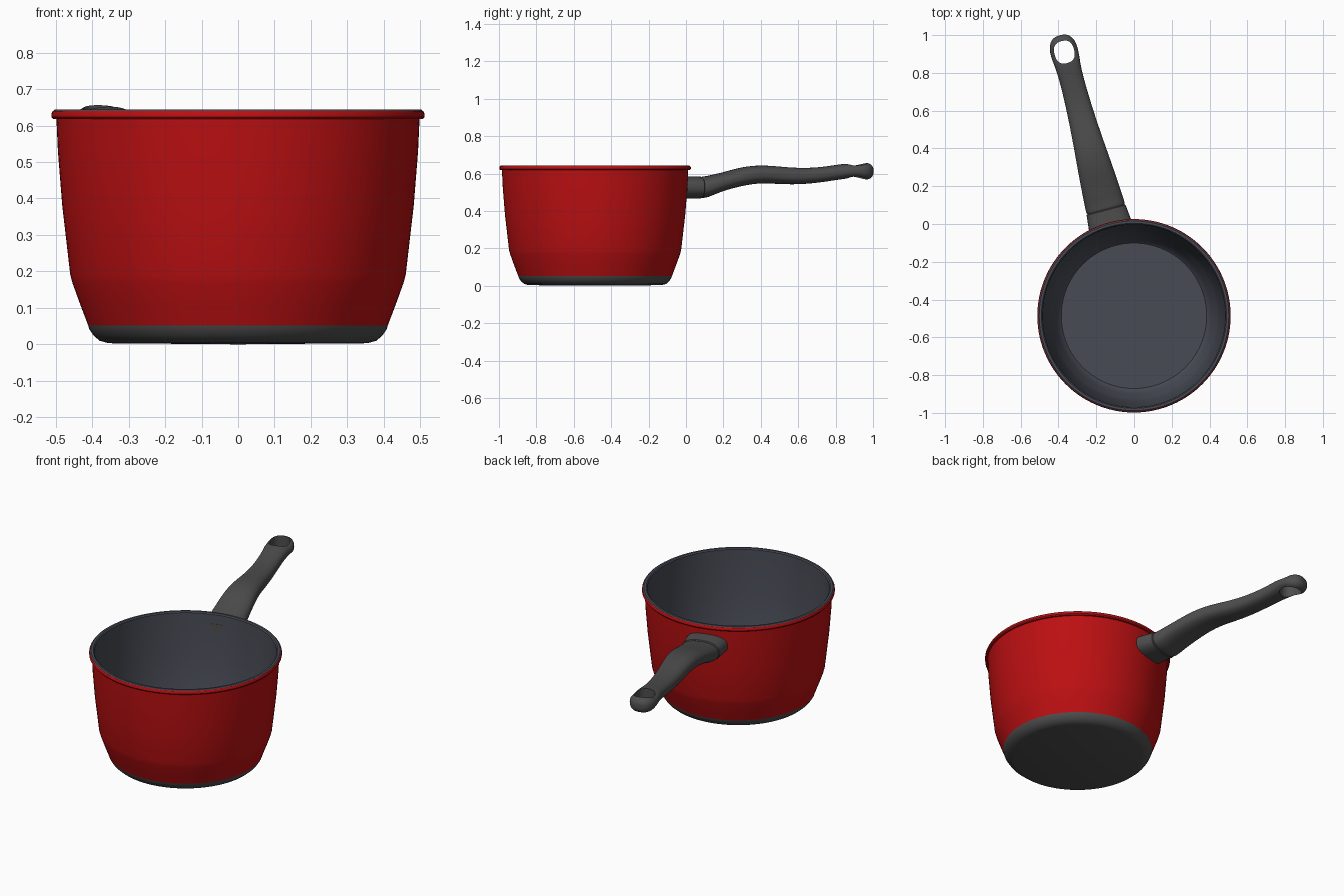
import bpy, bmesh, math

if "Cube" in bpy.data.objects:
    bpy.data.objects.remove(bpy.data.objects["Cube"])

CENTRE = (0, -0.486, 0)
HANDLE_ANGLE = math.radians(14.8)


def material(name, rgb):
    m = bpy.data.materials.new(name)
    m.diffuse_color = (*rgb, 1)
    m.use_nodes = True
    m.node_tree.nodes["Principled BSDF"].inputs["Base Color"].default_value = m.diffuse_color
    return m


RED = material("red_enamel", (0.5, 0.005, 0.006))
DARK = material("dark_grey", (0.075, 0.075, 0.075))
LINING = material("slate_lining", (0.065, 0.07, 0.09))


def skin(name, rings, mat, angle=0.0, cap=True):
    """Bridge equal-length closed rings of points into a mesh object."""
    bm = bmesh.new()
    rows = [[bm.verts.new(p) for p in ring] for ring in rings]
    n = len(rows[0])
    for a, b in zip(rows, rows[1:]):
        for i in range(n):
            j = (i + 1) % n
            bm.faces.new((a[i], a[j], b[j], b[i]))
    if cap:
        bm.faces.new(rows[0])
        bm.faces.new(rows[-1])
    bmesh.ops.remove_doubles(bm, verts=bm.verts, dist=1e-5)
    bmesh.ops.recalc_face_normals(bm, faces=bm.faces)
    mesh = bpy.data.meshes.new(name)
    bm.to_mesh(mesh)
    bm.free()
    ob = bpy.data.objects.new(name, mesh)
    bpy.context.collection.objects.link(ob)
    mesh.materials.append(mat)
    ob.location = CENTRE
    ob.rotation_euler.z = angle
    return ob


def activate(ob):
    bpy.ops.object.select_all(action='DESELECT')
    ob.select_set(True)
    bpy.context.view_layer.objects.active = ob


def smooth(ob, degrees=35):
    activate(ob)
    bpy.ops.object.shade_smooth_by_angle(angle=math.radians(degrees))


def lathe(name, profile, mat, flip=False, n=96):
    rings = [[(r * math.cos(2 * math.pi * i / n), r * math.sin(2 * math.pi * i / n), z)
              for i in range(n)] for r, z in profile]
    ob = skin(name, rings, mat, cap=False)
    if flip:
        ob.data.flip_normals()
    smooth(ob)
    return ob


def oval(a, b, n=32, power=2.4):
    """Superellipse outline."""
    pts = []
    for i in range(n):
        t = 2 * math.pi * i / n
        c, s = math.cos(t), math.sin(t)
        pts.append((a * math.copysign(abs(c) ** (2 / power), c),
                    b * math.copysign(abs(s) ** (2 / power), s)))
    return pts


def loft(name, stations, mat):
    """Stations: distance from pot axis, centre height, half height, half width."""
    rings = [[(x, d, zc + z) for x, z in oval(hw, hh)] for d, zc, hh, hw in stations]
    return skin(name, rings, mat, HANDLE_ANGLE)


# Dark base disc with rounded edge
lathe("pot_base", [(0, 0.0), (0.355, 0.003), (0.38, 0.01), (0.397, 0.025),
                   (0.408, 0.042), (0.411, 0.052), (0.395, 0.052)], DARK)

# Red outer wall with rolled rim bead
lathe("pot_wall", [(0.395, 0.051), (0.411, 0.052), (0.433, 0.11), (0.454, 0.168),
                   (0.460, 0.19), (0.482, 0.38), (0.494, 0.53), (0.498, 0.618),
                   (0.507, 0.618), (0.512, 0.624), (0.512, 0.633), (0.508, 0.640),
                   (0.500, 0.641)], RED)

# Inner lining, running over the lip
lining = lathe("pot_lining", [(0.507, 0.640), (0.502, 0.644), (0.490, 0.644), (0.484, 0.638),
                              (0.480, 0.53), (0.468, 0.38), (0.447, 0.19), (0.440, 0.165),
                              (0.415, 0.10), (0.397, 0.056), (0.385, 0.045), (0, 0.045)], LINING)

# The lining is an open sheet: make its floor face up
floor = min(lining.data.polygons, key=lambda p: p.center.z)
if floor.normal.z < 0:
    lining.data.flip_normals()

# Collar joining handle to pot
collar = loft("handle_collar", [(0.480, 0.525, 0.060, 0.116), (0.50, 0.525, 0.060, 0.115),
                                (0.578, 0.525, 0.059, 0.107), (0.582, 0.525, 0.054, 0.102)], DARK)
smooth(collar)

# Wavy tapering handle
handle = loft("handle", [
    (0.560, 0.525, 0.050, 0.098), (0.583, 0.525, 0.052, 0.100), (0.586, 0.525, 0.058, 0.106),
    (0.620, 0.529, 0.057, 0.105), (0.660, 0.543, 0.053, 0.102), (0.710, 0.557, 0.049, 0.099),
    (0.810, 0.585, 0.050, 0.092), (0.915, 0.598, 0.048, 0.083), (1.020, 0.590, 0.047, 0.075),
    (1.120, 0.585, 0.044, 0.069), (1.225, 0.590, 0.041, 0.065), (1.330, 0.605, 0.040, 0.064),
    (1.390, 0.614, 0.041, 0.070), (1.430, 0.613, 0.035, 0.074), (1.465, 0.612, 0.043, 0.074),
    (1.490, 0.612, 0.048, 0.069), (1.515, 0.612, 0.042, 0.056), (1.530, 0.612, 0.030, 0.038),
    (1.536, 0.612, 0.014, 0.018)], DARK)

# Hanging hole cut through the handle end
cutter = skin("hole_cutter", [[(x, 1.444 + y, z) for x, y in oval(0.053, 0.060, 40, 2.5)]
                              for z in (0.45, 0.75)], DARK, HANDLE_ANGLE)
cutter.hide_render = True
handle.modifiers.new("round", 'SUBSURF').levels = 2
cut = handle.modifiers.new("hole", 'BOOLEAN')
cut.object = cutter
cut.solver = 'EXACT'
activate(handle)
for name in ("round", "hole"):
    bpy.ops.object.modifier_apply(modifier=name)
bpy.data.objects.remove(cutter)
smooth(handle)
